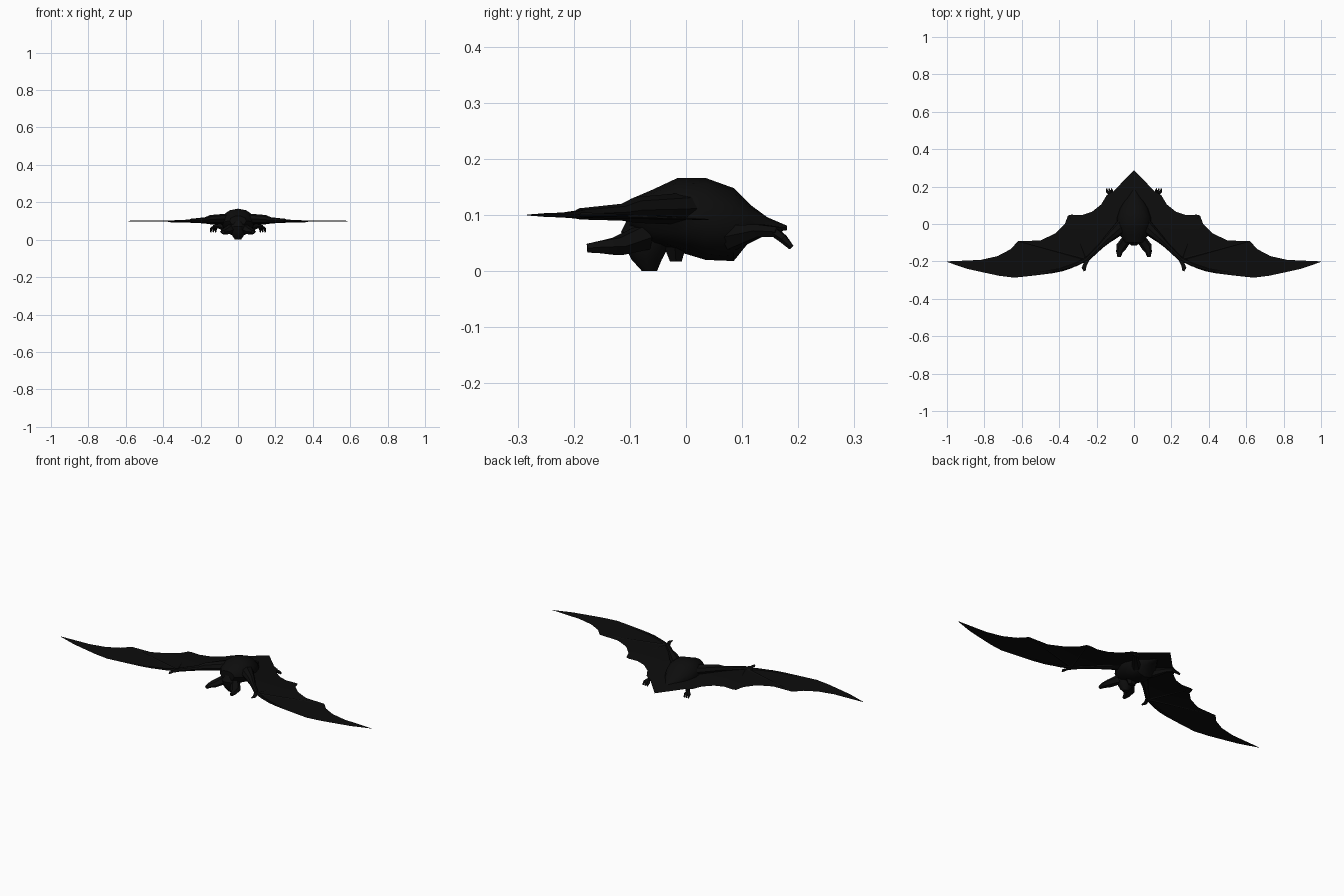
import bpy, bmesh, math
from mathutils import Vector

fur = bpy.data.materials.new("black fur")
fur.diffuse_color = (0.004, 0.004, 0.004, 1)
skin = bpy.data.materials.new("black wing skin")
skin.diffuse_color = (0.0037, 0.0037, 0.0037, 1)


def finish(name, bm, mat, mirror=False, angle=35):
    me = bpy.data.meshes.new(name)
    bm.to_mesh(me)
    bm.free()
    me.materials.append(mat)
    ob = bpy.data.objects.new(name, me)
    bpy.context.collection.objects.link(ob)
    if mirror:
        ob.modifiers.new("mirror", 'MIRROR')
    bpy.ops.object.select_all(action='DESELECT')
    ob.select_set(True)
    bpy.context.view_layer.objects.active = ob
    bpy.ops.object.shade_smooth_by_angle(angle=math.radians(angle))
    return ob


def loft(name, rings, n=8, mat=fur, mirror=False, axis=None):
    """Skin rings (x, y, z, half width, half height) along their path."""
    bm = bmesh.new()
    pts = [Vector(r[:3]) for r in rings]
    loops = []
    for i, r in enumerate(rings):
        d = Vector(axis) if axis else (pts[min(i + 1, len(pts) - 1)] - pts[max(i - 1, 0)])
        d.normalize()
        side = d.cross(Vector((0, 0, 1)))
        side = side.normalized() if side.length > 0.01 else Vector((1, 0, 0))
        up = side.cross(d)
        loops.append([bm.verts.new(pts[i] + side * r[3] * math.cos(a) + up * r[4] * math.sin(a))
                      for a in (2 * math.pi * k / n for k in range(n))])
    for a, b in zip(loops, loops[1:]):
        for k in range(n):
            bm.faces.new((a[k], a[(k + 1) % n], b[(k + 1) % n], b[k]))
    bm.faces.new(loops[0])
    bm.faces.new(loops[-1])
    bmesh.ops.recalc_face_normals(bm, faces=bm.faces)
    return finish(name, bm, mat, mirror)


def skin_z(y):
    # the membrane dips towards the tail
    return 0.10 - max(0, y + 0.05) * 0.088


# wing and tail membrane: leading edge paired with trailing edge
lead = [(0, -0.05), (0.06, -0.05), (0.12, -0.065), (0.16, -0.09), (0.22, -0.145),
        (0.255, -0.20), (0.29, -0.215), (0.33, -0.235), (0.38, -0.252), (0.44, -0.264),
        (0.53, -0.275), (0.64, -0.287), (0.72, -0.277), (0.80, -0.26), (0.89, -0.24), (1, -0.203)]
trail = [(0, 0.288), (0.11, 0.175), (0.145, 0.155), (0.175, 0.105), (0.225, 0.065),
         (0.28, 0.047), (0.335, 0.05), (0.353, 0.045), (0.37, 0.0), (0.42, -0.05),
         (0.50, -0.088), (0.62, -0.092), (0.66, -0.135), (0.73, -0.172), (0.82, -0.192), (1, -0.2)]
bm = bmesh.new()
rows = []
for (ax, ay), (bx, by) in zip(lead, trail):
    row = []
    for k in range(5):
        t = k / 4
        x, y = ax + (bx - ax) * t, ay + (by - ay) * t
        row.append(bm.verts.new((x, y, skin_z(y))))
    rows.append(row)
for a, b in zip(rows, rows[1:]):
    for k in range(4):
        bm.faces.new((a[k], b[k], b[k + 1], a[k + 1]))
finish("wing_membrane", bm, skin, mirror=True)

# body: y, half width, top, bottom
prof = [(-0.10, 0.045, 0.128, 0.075), (-0.06, 0.075, 0.145, 0.045), (-0.015, 0.09, 0.166, 0.035),
        (0.035, 0.09, 0.166, 0.02), (0.085, 0.075, 0.148, 0.018), (0.115, 0.055, 0.118, 0.055),
        (0.145, 0.03, 0.096, 0.068), (0.18, 0.008, 0.081, 0.073)]
loft("body", [(0, y, (t + b) / 2, w, (t - b) / 2) for y, w, t, b in prof], 12, axis=(0, 1, 0))

# head hanging forward and down, with chin
loft("head", [(0, -0.065, 0.0, 0.016, 0.014), (0, -0.07, 0.02, 0.03, 0.028),
              (0, -0.07, 0.042, 0.042, 0.04), (0, -0.07, 0.07, 0.045, 0.048),
              (0, -0.06, 0.105, 0.035, 0.04)], 10, axis=(0, 0, 1))
loft("chin", [(0, -0.018, 0.017, 0.022, 0.012), (0, -0.02, 0.05, 0.035, 0.025)], 6, axis=(0, 0, 1))

# ears
loft("ears", [(0.035, -0.075, 0.06, 0.025, 0.025), (0.068, -0.122, 0.044, 0.028, 0.018),
              (0.078, -0.15, 0.043, 0.018, 0.013), (0.08, -0.176, 0.041, 0.009, 0.009)],
     6, mirror=True)

# arms and finger bones
loft("arms", [(0.05, 0.0, 0.112, 0.04, 0.028), (0.10, -0.045, 0.11, 0.03, 0.026),
              (0.15, -0.09, 0.109, 0.02, 0.023), (0.175, -0.115, 0.105, 0.015, 0.015),
              (0.252, -0.19, 0.102, 0.012, 0.01)], 8, mirror=True)
loft("leading_finger", [(0.25, -0.185, 0.101, 0.012, 0.009), (0.31, -0.217, 0.1, 0.009, 0.005),
                        (0.40, -0.246, 0.1, 0.007, 0.004), (0.53, -0.268, 0.1, 0.005, 0.002),
                        (0.64, -0.281, 0.1, 0.003, 0.001)], 6, mirror=True)
for i, (x, y) in enumerate([(0.345, 0.04), (0.61, -0.095)]):
    loft("inner_finger_%d" % (i + 1), [(0.255, -0.19, 0.1, 0.008, 0.005),
         (x, y, skin_z(y), 0.002, 0.001)], 4, mirror=True)

# thumbs
loft("thumbs", [(0.25, -0.19, 0.1, 0.012, 0.008), (0.263, -0.22, 0.1, 0.01, 0.004),
                (0.268, -0.235, 0.1, 0.012, 0.003), (0.264, -0.252, 0.1, 0.005, 0.002)],
     6, mirror=True)

# legs and toes
loft("legs", [(0.05, 0.08, 0.06, 0.025, 0.025), (0.10, 0.13, 0.072, 0.014, 0.013),
              (0.128, 0.165, 0.07, 0.011, 0.01)], 6, mirror=True)
for i, x in enumerate((0.118, 0.131, 0.144)):
    loft("toe_%d" % (i + 1), [(0.128, 0.16, 0.068, 0.008, 0.009), (x, 0.174, 0.057, 0.007, 0.008),
                              (x + 0.002, 0.188, 0.042, 0.004, 0.005)], 5, mirror=True)
